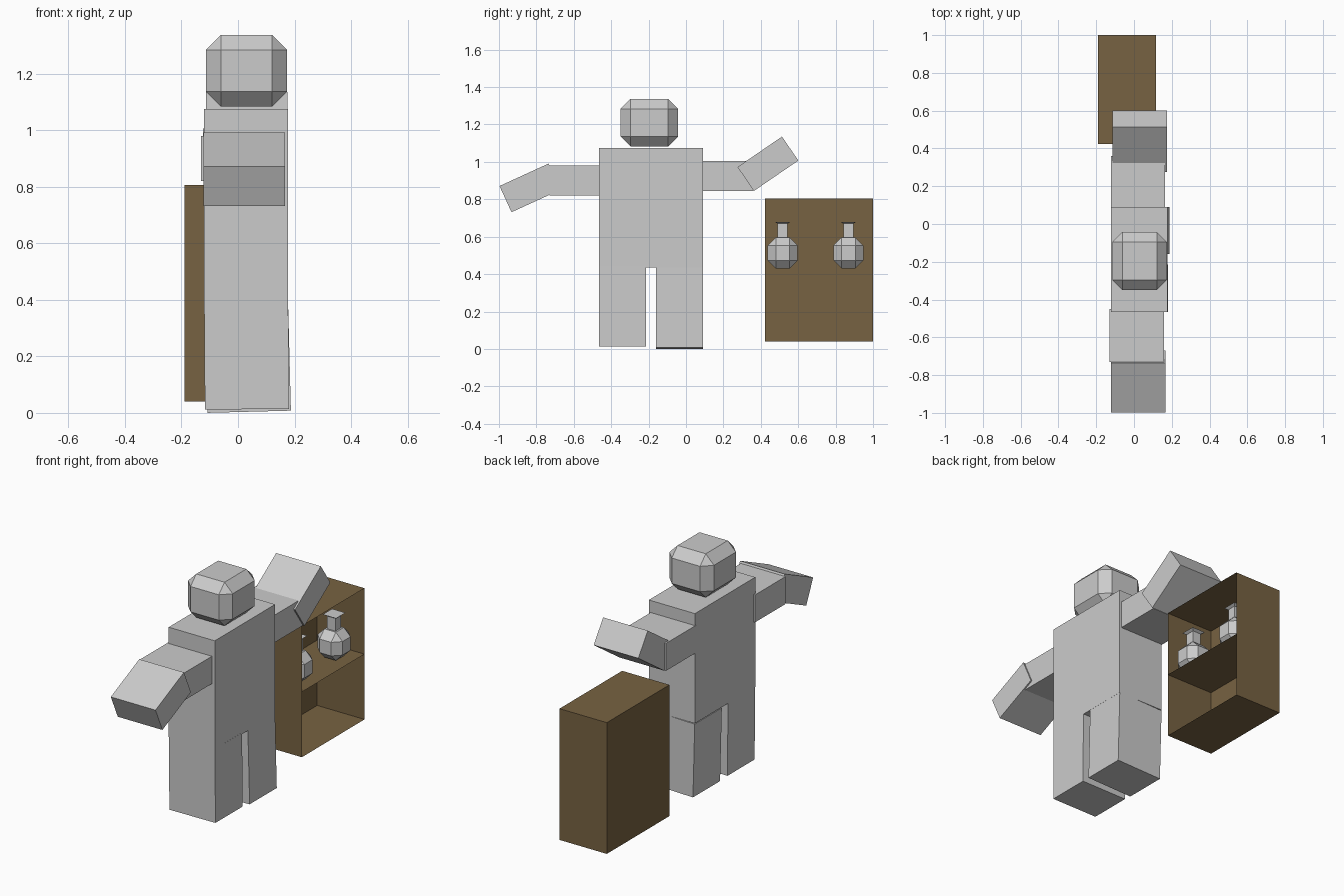
import bpy, bmesh, math
from mathutils import Matrix, Vector

if "Cube" in bpy.data.objects:
    bpy.data.objects.remove(bpy.data.objects["Cube"])


def material(name, rgb):
    m = bpy.data.materials.new(name)
    m.diffuse_color = (*rgb, 1)
    m.use_nodes = True
    m.node_tree.nodes["Principled BSDF"].inputs["Base Color"].default_value = m.diffuse_color
    return m


GREY = material("stone_grey", (0.60, 0.60, 0.60))
BROWN = material("wood_brown", (0.186, 0.123, 0.054))


def finish(name, bm, mat):
    me = bpy.data.meshes.new(name)
    bm.to_mesh(me)
    bm.free()
    me.materials.append(mat)
    ob = bpy.data.objects.new(name, me)
    bpy.context.collection.objects.link(ob)
    return ob


def add_box(bm, centre, size, rot=(0, "X"), bevel=0):
    """Box with optional rotation (degrees, axis) and flat chamfer."""
    part = bmesh.new()
    bmesh.ops.create_cube(part, size=1)
    bmesh.ops.scale(part, vec=size, verts=part.verts)
    if bevel:
        bmesh.ops.bevel(part, geom=part.edges[:], offset=bevel, segments=1,
                        affect='EDGES')
    m = Matrix.Translation(centre) @ Matrix.Rotation(math.radians(rot[0]), 4, rot[1])
    part.transform(m)
    tmp = bpy.data.meshes.new("tmp")
    part.to_mesh(tmp)
    part.free()
    bm.from_mesh(tmp)
    bpy.data.meshes.remove(tmp)


def box(name, centre, size, mat=GREY, rot=(0, "X"), bevel=0):
    bm = bmesh.new()
    add_box(bm, centre, size, rot, bevel)
    return finish(name, bm, mat)


# Figure: head, torso, slightly swung legs
box("head", (0.03, -0.196, 1.21), (0.288, 0.308, 0.254), bevel=0.053)
box("torso", (0.028, -0.188, 0.755), (0.297, 0.556, 0.64))
box("left_leg", (0.034, -0.035, 0.219), (0.295, 0.25, 0.43), rot=(-1.5, "Y"))
box("right_leg", (0.030, -0.34, 0.228), (0.297, 0.25, 0.43), rot=(-0.4, "Y"))

# Arms: level upper arm and tilted forearm
box("left_upper_arm", (0.021, 0.22, 0.925), (0.288, 0.28, 0.16))
box("left_forearm", (0.031, 0.438, 0.990), (0.288, 0.288, 0.155), rot=(34.4, "X"))
box("right_upper_arm", (0.014, -0.59, 0.90), (0.288, 0.28, 0.16))
box("right_forearm", (0.022, -0.834, 0.861), (0.288, 0.288, 0.154), rot=(24.6, "X"))

# Cabinet: thin open-fronted box with one shelf
bm = bmesh.new()
add_box(bm, (-0.037, 0.7115, 0.423), (0.305, 0.577, 0.765))
bm.normal_update()
bmesh.ops.delete(bm, geom=[f for f in bm.faces if f.normal.x > 0.9], context='FACES')
finish("cabinet", bm, BROWN)

bm = bmesh.new()
bmesh.ops.create_grid(bm, x_segments=1, y_segments=1, size=0.5)
bmesh.ops.scale(bm, vec=(0.305, 0.577, 1), verts=bm.verts)
bmesh.ops.translate(bm, vec=(-0.037, 0.7115, 0.421), verts=bm.verts)
finish("shelf", bm, BROWN)

# Bottles: chamfered body, square neck, flared lip
for i, y in enumerate((0.517, 0.868)):
    bm = bmesh.new()
    add_box(bm, (0.012, y, 0.513), (0.16, 0.16, 0.165), bevel=0.043)
    add_box(bm, (0.012, y, 0.632), (0.054, 0.054, 0.078))
    bmesh.ops.create_cone(
        bm, cap_ends=True, segments=4, radius1=0.028 * math.sqrt(2),
        radius2=0.043 * math.sqrt(2), depth=0.010,
        matrix=Matrix.Translation((0.012, y, 0.675)) @ Matrix.Rotation(math.pi / 4, 4, 'Z'))
    finish("bottle_%d" % (i + 1), bm, GREY)
